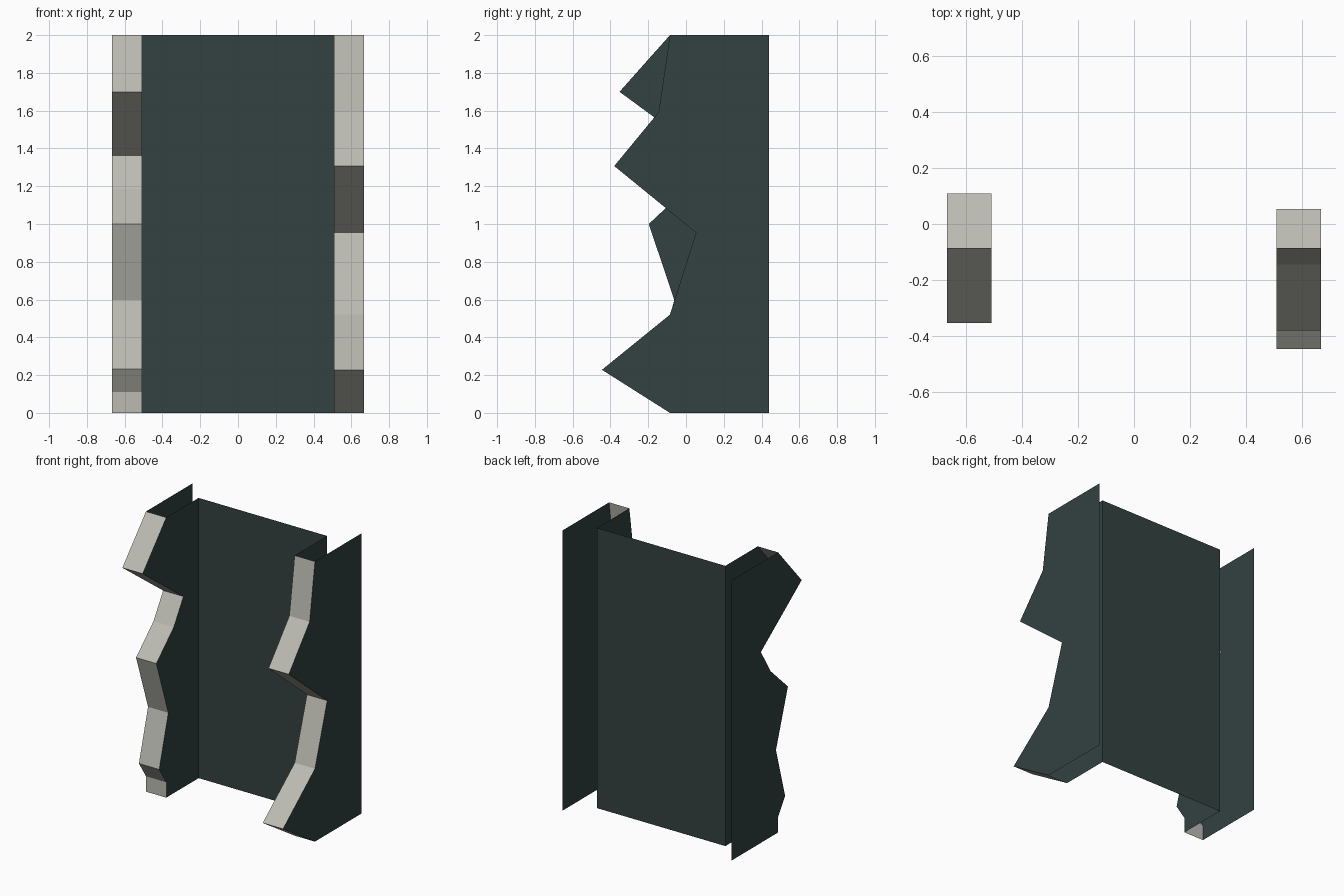
import bpy

if "Cube" in bpy.data.objects:
    bpy.data.objects.remove(bpy.data.objects["Cube"])


def material(name, rgb):
    m = bpy.data.materials.new(name)
    m.diffuse_color = (*rgb, 1)
    m.use_nodes = True
    m.node_tree.nodes["Principled BSDF"].inputs["Base Color"].default_value = m.diffuse_color
    return m


DARK = material("dark slate", (0.033, 0.054, 0.053))
LIGHT = material("pale stone", (0.50, 0.50, 0.45))

OUTER, INNER = 0.667, 0.507   # x of outer and inner wall faces
BACK, PANEL = 0.44, 0.28      # y of wall back edge and of recessed panel

# jagged front edges as (y, z), bottom to top
LEFT = [(-0.085, 0), (-0.085, 0.11), (-0.165, 0.232), (-0.062, 0.597), (-0.197, 1.0),
        (0.0, 1.185), (0.108, 1.362), (-0.352, 1.70), (-0.085, 2)]
RIGHT = [(-0.085, 0), (-0.445, 0.228), (-0.085, 0.52), (0.053, 0.954),
         (-0.38, 1.307), (-0.145, 1.592), (-0.085, 2)]


def sheet(name, verts, faces, mat):
    me = bpy.data.meshes.new(name)
    me.from_pydata(verts, [], faces)
    me.materials.append(mat)
    ob = bpy.data.objects.new(name, me)
    bpy.context.collection.objects.link(ob)
    return ob


def wall(name, profile, x, back, facing):
    """Flat wall from the jagged edge back to a straight edge, one quad per step."""
    n = len(profile)
    verts = [(x, y, z) for y, z in profile] + [(x, back, z) for y, z in profile]
    faces = [(i, i + n, i + n + 1, i + 1) for i in range(n - 1)]
    if facing < 0:
        faces = [f[::-1] for f in faces]
    sheet(name, verts, faces, DARK)


def edge_strip(name, profile, x0, x1):
    """Pale strip following the jagged edge."""
    n = len(profile)
    verts = [(x, y, z) for x in (x0, x1) for y, z in profile]
    faces = [(i, i + n, i + n + 1, i + 1) for i in range(n - 1)]
    sheet(name, verts, faces, LIGHT)


# two hollow side posts, open at top, bottom and back
for side, s, profile in (("left", -1, LEFT), ("right", 1, RIGHT)):
    wall(side + "_outer_wall", profile, s * OUTER, BACK, s)
    wall(side + "_inner_wall", profile, s * INNER, PANEL, -s)
    edge_strip(side + "_broken_edge", profile, *sorted((s * INNER, s * OUTER)))

# recessed back panel
sheet("back_panel", [(-INNER, PANEL, 0), (INNER, PANEL, 0), (INNER, PANEL, 2), (-INNER, PANEL, 2)],
      [(0, 1, 2, 3)], DARK)
